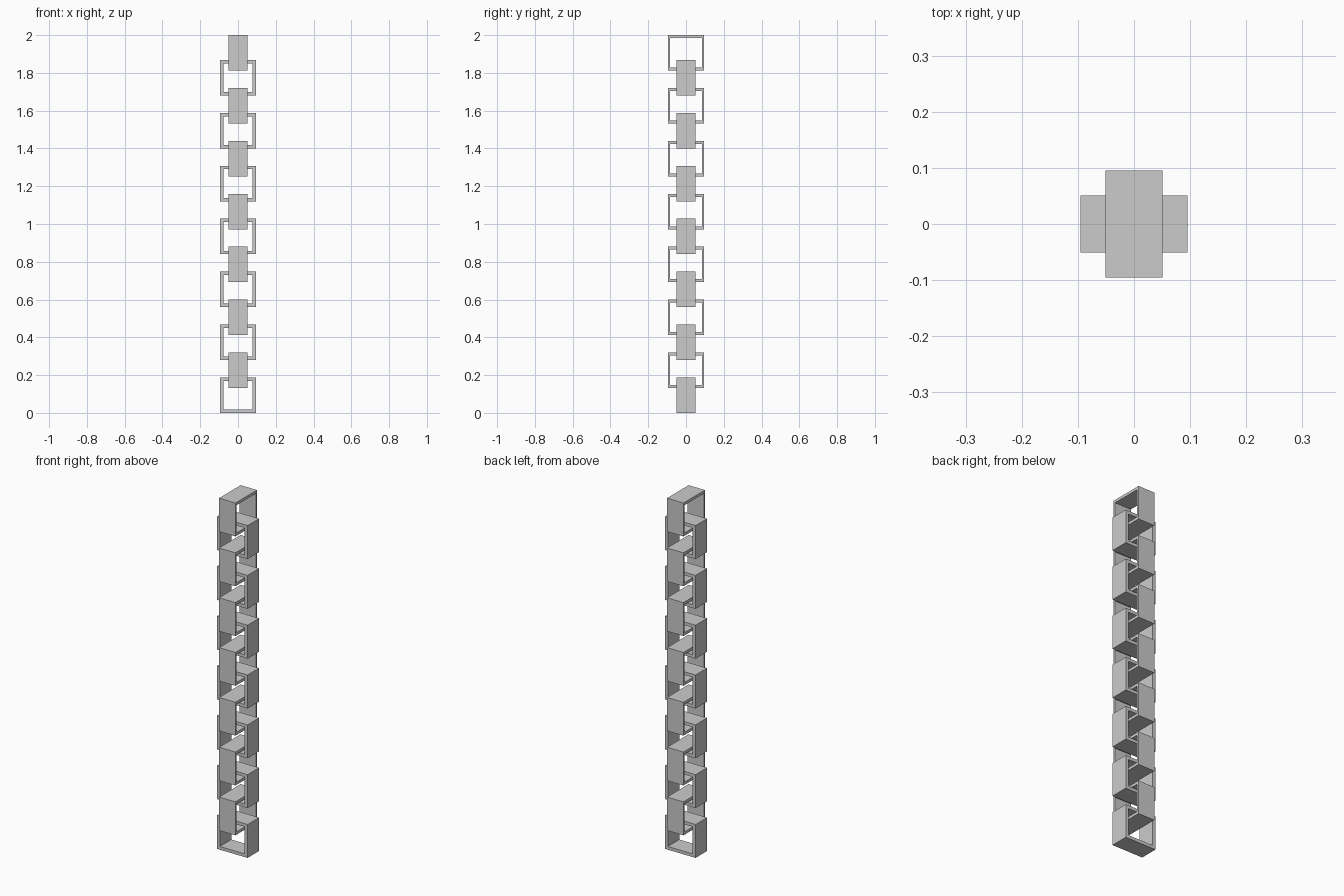
import bpy, bmesh

if "Cube" in bpy.data.objects:
    bpy.data.objects.remove(bpy.data.objects["Cube"])

PITCH = 0.28      # distance between links of the same orientation
COUNT = 7         # links per orientation
WIDTH, DEPTH, HEIGHT = 0.191, 0.102, 0.188


def make_link(name, side, cap, along_y, z_base):
    """Rectangular flat-band loop: outer and inner profile swept through the depth."""
    w, d, h = WIDTH / 2, DEPTH / 2, HEIGHT
    outer = [(-w, 0), (w, 0), (w, h), (-w, h)]
    inner = [(-w + side, cap), (w - side, cap), (w - side, h - cap), (-w + side, h - cap)]
    bm = bmesh.new()

    def ring(profile, t):
        return [bm.verts.new((t, u, z) if along_y else (u, t, z)) for u, z in profile]

    loops = [ring(outer, -d), ring(outer, d), ring(inner, d), ring(inner, -d)]
    for a, b in zip(loops, loops[1:] + loops[:1]):
        for i in range(4):
            j = (i + 1) % 4
            bm.faces.new((a[i], a[j], b[j], b[i]))
    bmesh.ops.recalc_face_normals(bm, faces=bm.faces)
    mesh = bpy.data.meshes.new(name)
    bm.to_mesh(mesh)
    bm.free()
    obj = bpy.data.objects.new(name, mesh)
    obj.location.z = z_base
    bpy.context.collection.objects.link(obj)


for k in range(COUNT):
    # links open towards the front, starting on the ground
    make_link(f"front_link_{k + 1}", 0.018, 0.018, False, k * PITCH)
    # links turned a quarter, with thinner sides, hanging from the top
    make_link(f"side_link_{k + 1}", 0.010, 0.016, True, 2 - HEIGHT - k * PITCH)
